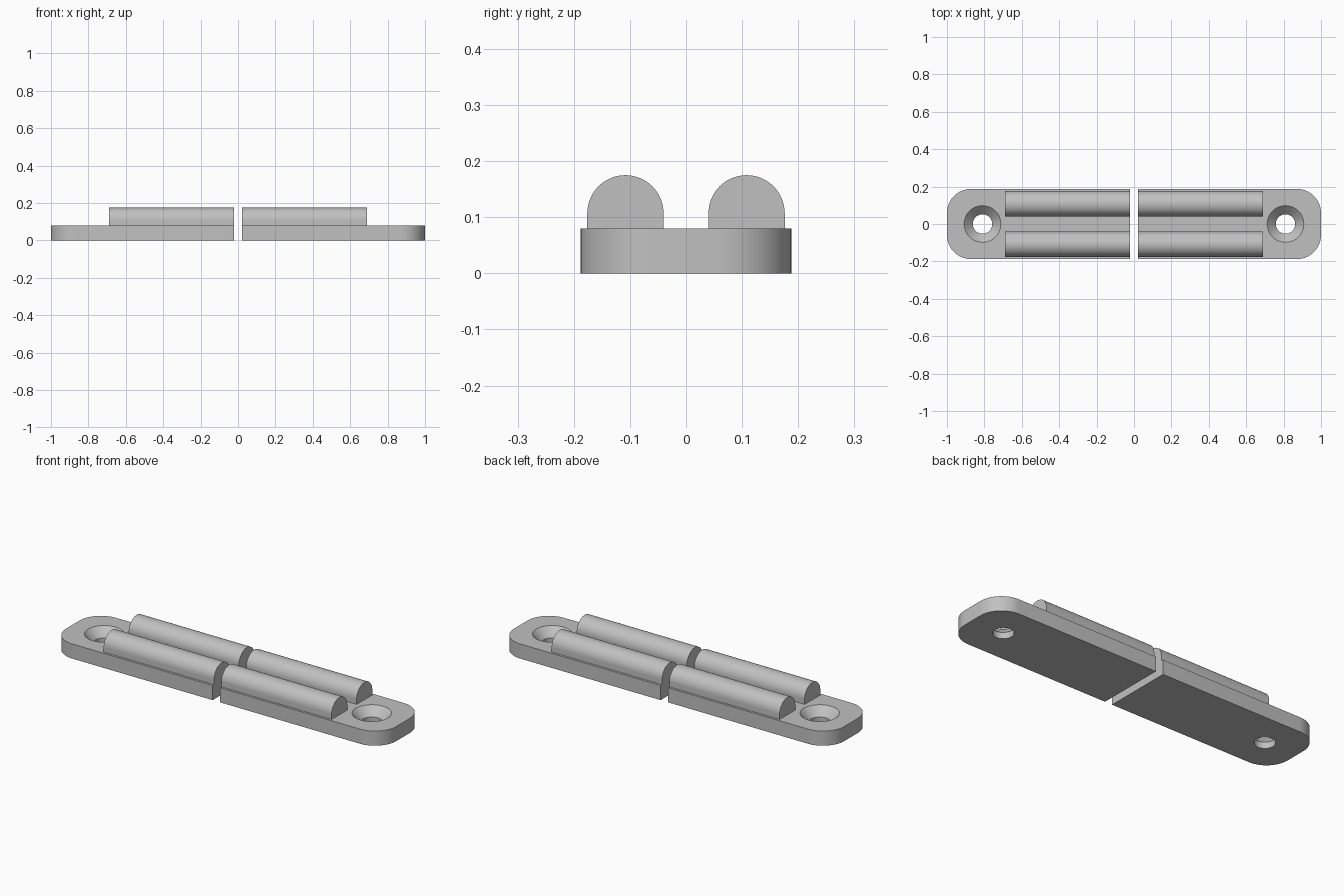
import bpy, bmesh
from math import sin, cos, pi, radians
from mathutils import Vector

if "Cube" in bpy.data.objects:
    bpy.data.objects.remove(bpy.data.objects["Cube"])

GAP, END, HALF_W, THICK, CORNER = 0.022, 1.0, 0.188, 0.08, 0.13
BAR_END, BAR_Y, BAR_R, BAR_Z = 0.69, 0.108, 0.068, 0.107
HOLE_X, HOLE_R, SINK_R, SINK_Z = 0.81, 0.052, 0.098, 0.034

metal = bpy.data.materials.new("grey metal")
metal.use_nodes = True
grey = (0.53, 0.53, 0.53, 1)
metal.diffuse_color = grey
metal.node_tree.nodes["Principled BSDF"].inputs["Base Color"].default_value = grey


def arc(cx, cy, r, start, end, steps):
    angles = [radians(start + (end - start) * i / steps) for i in range(steps + 1)]
    return [(cx + r * cos(a), cy + r * sin(a)) for a in angles]


def prism(name, points, offset):
    """Extrude a closed outline of 3D points along an offset."""
    bm = bmesh.new()
    face = bm.faces.new([bm.verts.new(p) for p in points])
    top = bmesh.ops.extrude_face_region(bm, geom=[face])
    moved = [v for v in top["geom"] if isinstance(v, bmesh.types.BMVert)]
    bmesh.ops.translate(bm, verts=moved, vec=Vector(offset))
    bmesh.ops.recalc_face_normals(bm, faces=bm.faces)
    return add_object(name, bm)


def add_object(name, bm):
    mesh = bpy.data.meshes.new(name)
    bm.to_mesh(mesh)
    bm.free()
    mesh.materials.append(metal)
    obj = bpy.data.objects.new(name, mesh)
    bpy.context.collection.objects.link(obj)
    return obj


def finish(obj, mirror_y):
    """Mirror across the centre, apply modifiers and smooth the curves."""
    mirror = obj.modifiers.new("mirror", "MIRROR")
    mirror.use_axis = (True, mirror_y, False)
    mirror.use_mirror_merge = False
    bpy.ops.object.select_all(action="DESELECT")
    obj.select_set(True)
    bpy.context.view_layer.objects.active = obj
    for mod in list(obj.modifiers):
        bpy.ops.object.modifier_apply(modifier=mod.name)
    bpy.ops.object.shade_smooth_by_angle(angle=radians(30))


# Base plates with rounded outer corners
edge_x, edge_y = END - CORNER, HALF_W - CORNER
outline = [(GAP, -HALF_W)]
outline += arc(edge_x, -edge_y, CORNER, -90, 0, 16)
outline += arc(edge_x, edge_y, CORNER, 0, 90, 16)
outline.append((GAP, HALF_W))
plates = prism("base_plates", [(x, y, 0) for x, y in outline], (0, 0, THICK))

# Countersunk screw hole: a straight bore opening into a cone
bm = bmesh.new()
rings = []
for r, z in [(HOLE_R, -0.02), (HOLE_R, SINK_Z), (SINK_R, THICK), (SINK_R, THICK + 0.02)]:
    rings.append([bm.verts.new((x, y, z)) for x, y in arc(HOLE_X, 0, r, 0, 360, 48)[:-1]])
for low, high in zip(rings, rings[1:]):
    for i in range(len(low)):
        bm.faces.new((low[i - 1], low[i], high[i], high[i - 1]))
bm.faces.new(rings[0])
bm.faces.new(rings[-1])
bmesh.ops.recalc_face_normals(bm, faces=bm.faces)
cutter = add_object("screw_hole_cutter", bm)
cutter.hide_render = True

cut = plates.modifiers.new("screw hole", "BOOLEAN")
cut.operation, cut.solver, cut.object = "DIFFERENCE", "EXACT", cutter
finish(plates, False)
bpy.data.objects.remove(cutter)

# Round-topped bars, a pair on each plate
section = [(BAR_Y + BAR_R, THICK)]
section += arc(BAR_Y, BAR_Z, BAR_R, 0, 180, 32)
section.append((BAR_Y - BAR_R, THICK))
bars = prism("rounded_bars", [(GAP, y, z) for y, z in section], (BAR_END - GAP, 0, 0))
finish(bars, True)
